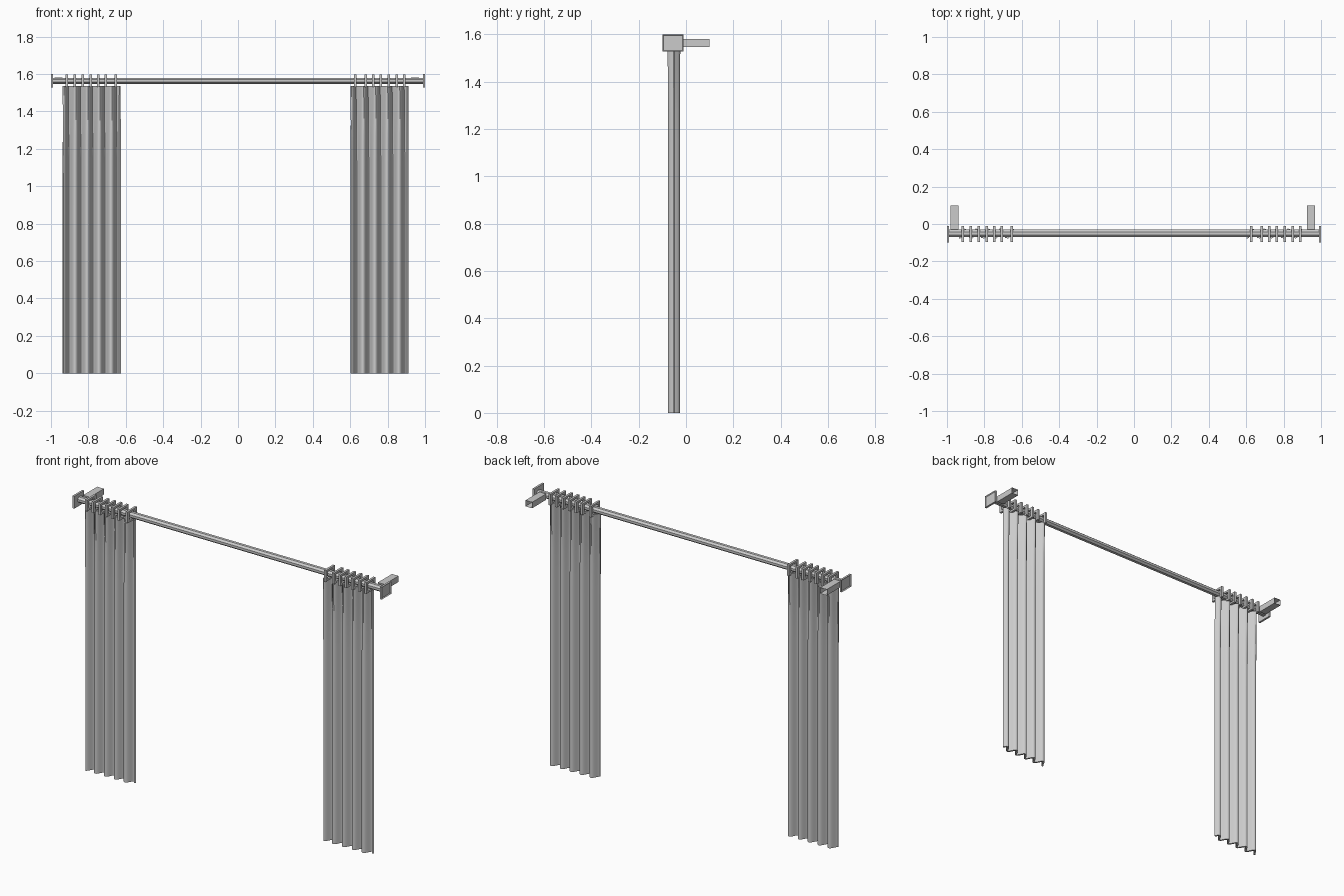
import bpy, bmesh, math
from mathutils import Matrix

cube = bpy.data.objects.get("Cube")
if cube:
    bpy.data.objects.remove(cube)

grey = bpy.data.materials.new("plain grey")
grey.use_nodes = True
colour = (0.6, 0.6, 0.6, 1)
grey.diffuse_color = colour
grey.node_tree.nodes["Principled BSDF"].inputs["Base Color"].default_value = colour

ROD_Y, ROD_Z = -0.053, 1.563


def finish(name, bm):
    bmesh.ops.recalc_face_normals(bm, faces=bm.faces)
    mesh = bpy.data.meshes.new(name)
    bm.to_mesh(mesh)
    bm.free()
    mesh.materials.append(grey)
    obj = bpy.data.objects.new(name, mesh)
    bpy.context.collection.objects.link(obj)
    return obj


def box(name, centre, size, open_side=None, rim=0.006, depth=0.01):
    """Box, with an optional recess in the face that points along open_side."""
    bm = bmesh.new()
    bmesh.ops.create_cube(bm, size=1, matrix=Matrix.Translation(centre) @ Matrix.Diagonal((*size, 1)))
    if open_side:
        bm.normal_update()
        face = max(bm.faces, key=lambda f: sum(a * b for a, b in zip(f.normal, open_side)))
        bmesh.ops.inset_region(bm, faces=[face], thickness=rim)
        for v in face.verts:
            v.co -= depth * face.normal
    return finish(name, bm)


def ring(name, x, width, outer, inner):
    """Square frame around the rod; outer and inner are (y, z) half sizes."""
    bm = bmesh.new()
    loops = []
    for half in (outer, inner):
        for dx in (-width / 2, width / 2):
            loops.append([bm.verts.new((x + dx, ROD_Y + sy * half[0], ROD_Z + sz * half[1]))
                          for sy, sz in ((-1, -1), (1, -1), (1, 1), (-1, 1))])
    for a, b in ((0, 1), (1, 3), (3, 2), (2, 0)):
        for i in range(4):
            j = (i + 1) % 4
            bm.faces.new((loops[a][i], loops[a][j], loops[b][j], loops[b][i]))
    return finish(name, bm)


# Rod: long eight-sided bar, slightly flattened
bm = bmesh.new()
bmesh.ops.create_cone(bm, cap_ends=True, segments=8, radius1=0.0215, radius2=0.0215, depth=1.98)
bm.transform(Matrix.Translation((0, -0.05, ROD_Z)) @ Matrix.Diagonal((1, 1, 0.82, 1))
             @ Matrix.Rotation(math.pi / 2, 4, "Y") @ Matrix.Rotation(math.pi / 8, 4, "Z"))
finish("rod", bm)

# End caps and wall brackets
for side, sign, bracket_x in (("right", -1, -0.959), ("left", 1, 0.947)):
    box(side + "_end_cap", (sign * 0.994, -0.055, ROD_Z), (0.012, 0.09, 0.072),
        (sign, 0, 0), 0.007, 0.005)
    box(side + "_wall_bracket", (bracket_x, 0.035, ROD_Z), (0.043, 0.13, 0.035),
        (0, 1, 0), 0.004, 0.09)

# Rings
ring_places = (0.628, 0.682, 0.722, 0.763, 0.805, 0.848, 0.89)
for i, x in enumerate(ring_places):
    ring(f"left_ring_{i + 1}", x, 0.013, (0.042, 0.033), (0.026, 0.021))
    ring(f"right_ring_{i + 1}", -0.025 - x, 0.013, (0.042, 0.033), (0.026, 0.021))


# Curtains: hanging sheets with rounded folds that tighten at the top
def curtain(name, x0):
    cols, rows, width, top = 76, 12, 0.305, 1.537
    folds = 4.75
    bm = bmesh.new()
    grid = []
    for r in range(rows + 1):
        z = top * r / rows
        pinch = max(0, (z - 1.2) / (top - 1.2))
        line = []
        for c in range(cols + 1):
            t = c / cols
            a = 2 * math.pi * folds * t
            wave = math.cos(a) + 0.25 * pinch * math.sin(2 * a)
            line.append(bm.verts.new((x0 + width * t, -0.051 - 0.02 * wave, z)))
        grid.append(line)
    for r in range(rows):
        for c in range(cols):
            bm.faces.new((grid[r][c], grid[r][c + 1], grid[r + 1][c + 1], grid[r + 1][c]))
    obj = finish(name, bm)
    solid = obj.modifiers.new("thickness", "SOLIDIFY")
    solid.thickness = 0.01
    solid.offset = 0
    bpy.ops.object.select_all(action="DESELECT")
    obj.select_set(True)
    bpy.context.view_layer.objects.active = obj
    bpy.ops.object.modifier_apply(modifier="thickness")
    bpy.ops.object.shade_smooth_by_angle(angle=math.radians(40))


curtain("right_curtain", -0.936)
curtain("left_curtain", 0.603)
